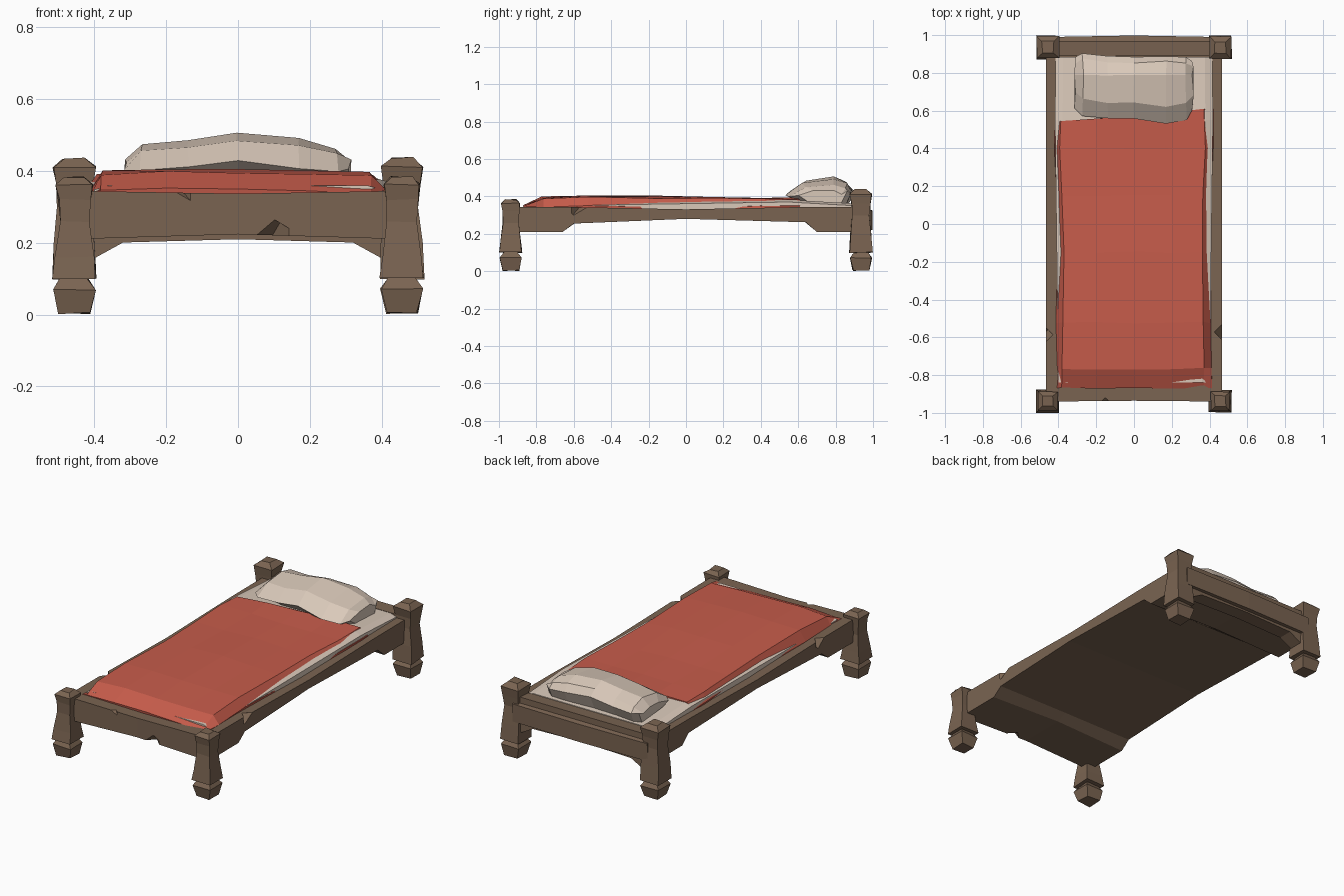
import bpy, bmesh, random
from math import radians
from mathutils import Vector, Matrix

if "Cube" in bpy.data.objects:
    bpy.data.objects.remove(bpy.data.objects["Cube"])

random.seed(4)


def material(name, rgb):
    m = bpy.data.materials.new(name)
    m.diffuse_color = (*rgb, 1)
    m.use_nodes = True
    m.node_tree.nodes["Principled BSDF"].inputs["Base Color"].default_value = m.diffuse_color
    return m


WOOD = material("brown wood", (0.195, 0.127, 0.083))
RED = material("red cloth", (0.57, 0.107, 0.07))
CREAM = material("cream linen", (0.70, 0.585, 0.49))


def loft(name, rings, mat, jitter=0.0):
    """Skin a list of equal-sized point rings and cap both ends."""
    bm = bmesh.new()
    rows = [[bm.verts.new(Vector(p) + Vector([random.uniform(-jitter, jitter) for _ in range(3)]))
             for p in ring] for ring in rings]
    n = len(rows[0])
    for a, b in zip(rows, rows[1:]):
        for i in range(n):
            j = (i + 1) % n
            bm.faces.new((a[i], a[j], b[j], b[i]))
    bm.faces.new(rows[0][::-1])
    bm.faces.new(rows[-1])
    bmesh.ops.recalc_face_normals(bm, faces=bm.faces)
    me = bpy.data.meshes.new(name)
    bm.to_mesh(me)
    bm.free()
    me.materials.append(mat)
    ob = bpy.data.objects.new(name, me)
    bpy.context.collection.objects.link(ob)
    return ob


def column(name, cx, cy, profile):
    """Square-section turned column from (z, half width) pairs."""
    rings = [[(cx + sx * h, cy + sy * h, z) for sx, sy in ((-1, -1), (1, -1), (1, 1), (-1, 1))]
             for z, h in profile]
    return loft(name, rings, WOOD, 0.003)


def chip(target, centre, size):
    """Cut a small three-sided nick out of a wooden edge."""
    bm = bmesh.new()
    bmesh.ops.create_cube(bm, size=size, matrix=Matrix.Translation(centre)
                          @ Matrix.Rotation(radians(45), 4, 'Z')
                          @ Matrix.Rotation(radians(40), 4, 'X'))
    me = bpy.data.meshes.new("chip_cutter")
    bm.to_mesh(me)
    bm.free()
    cutter = bpy.data.objects.new("chip_cutter", me)
    cutter.hide_render = True
    bpy.context.collection.objects.link(cutter)
    mod = target.modifiers.new("chip", 'BOOLEAN')
    mod.operation, mod.object, mod.solver = 'DIFFERENCE', cutter, 'EXACT'
    bpy.context.view_layer.objects.active = target
    bpy.ops.object.modifier_apply(modifier=mod.name)
    bpy.data.objects.remove(cutter)


# Posts and feet
foot = [(0.004, 0.043), (0.07, 0.058), (0.103, 0.036)]
front_post = [(0.10, 0.060), (0.16, 0.053), (0.26, 0.041), (0.32, 0.044), (0.363, 0.050), (0.384, 0.028)]
back_post = [(0.10, 0.061), (0.20, 0.056), (0.30, 0.047), (0.36, 0.050), (0.412, 0.058), (0.437, 0.030)]
for side, sx in (("left", -1), ("right", 1)):
    for end, cy, prof in (("front", -0.937, front_post), ("back", 0.935, back_post)):
        column(f"{end}_{side}_post", sx * 0.456, cy, prof)
        column(f"{end}_{side}_foot", sx * 0.456, cy, foot)

# Bed frame: side profile (y, z), arched underneath, lofted across the width
profile = [(-0.94, 0.21), (-0.66, 0.21), (-0.60, 0.255), (0, 0.28), (0.64, 0.262), (0.70, 0.21),
           (0.93, 0.21), (0.93, 0.345), (0.60, 0.343), (0, 0.331), (-0.60, 0.343), (-0.94, 0.345)]
rings = []
for x, arch, dip in ((-0.465, 0, 0), (0, 0.014, 0.008), (0.465, 0, 0)):
    rings.append([(x, y * (1 - arch / 3), z + (arch if z < 0.25 else -dip if z > 0.3 else 0))
                  for y, z in profile])
frame = loft("bed_frame", rings, WOOD)
chip(frame, (0.10, -0.945, 0.215), 0.07)
chip(frame, (-0.15, -0.955, 0.35), 0.05)
for sx in (-1, 1):
    chip(frame, (sx * 0.48, -0.58, 0.345), 0.065)

# Headboard beam with corner braces, plus a stepped rear ledge
stations = [(-0.44, 0.135), (-0.32, 0.201), (0, 0.21), (0.32, 0.201), (0.44, 0.135)]
loft("headboard", [[(x, 0.885, b), (x, 0.97, b), (x, 0.968, 0.366), (x, 0.89, 0.362)]
                   for x, b in stations], WOOD)
loft("headboard_ledge", [[(x, 0.95, 0.22), (x, 0.988 + d, 0.22), (x, 0.99 + d, 0.325), (x, 0.95, 0.335)]
                         for x, d in ((-0.44, 0), (0, 0.008), (0.44, 0))], WOOD)

# Mattress
loft("mattress", [[(-w, y, 0.30), (w, y, 0.30), (w, y, z - 0.012), (w - 0.04, y, z),
                   (-w + 0.04, y, z), (-w, y, z - 0.012)]
                  for y, w, z in ((-0.84, 0.40, 0.36), (0.55, 0.418, 0.382), (0.885, 0.415, 0.363))], CREAM)

# Blanket: cross-sections along the bed, slightly rumpled, back hem skewed
rings = []
for y, w, top in ((-0.868, 0.415, 0.345), (-0.765, 0.412, 0.396), (-0.52, 0.412, 0.403), (-0.15, 0.405, 0.396),
                  (0.15, 0.410, 0.393), (0.40, 0.418, 0.392), (0.575, 0.42, 0.392)):
    ring = [(-w, 0.32), (w, 0.32), (w, 0.345), (w - 0.045, top - 0.006), (0.2, top),
            (0, top + 0.004), (-0.2, top + 0.002), (-w + 0.03, top - 0.004), (-w, 0.345)]
    rings.append([(x, y + (0.09 * x if y > 0.5 else 0), z) for x, z in ring])
loft("blanket", rings, RED, 0.006)

# Pillow: cross-sections from left to right
rings = []
for x, y0, y1, low, top in ((-0.312, 0.61, 0.88, 0.405, 0.432), (-0.27, 0.575, 0.905, 0.405, 0.474),
                            (-0.14, 0.555, 0.89, 0.41, 0.482), (0, 0.56, 0.88, 0.425, 0.503),
                            (0.17, 0.535, 0.89, 0.41, 0.488), (0.275, 0.555, 0.885, 0.40, 0.465),
                            (0.312, 0.60, 0.86, 0.41, 0.435)):
    rings.append([(x, y0, low), (x, y0 + 0.085, low + (top - low) * 0.75), (x, 0.79, top),
                  (x, y1 - 0.03, top - 0.02), (x, y1, low + 0.02), (x, y1 - 0.03, 0.362),
                  (x, y0 + 0.05, 0.378)])
loft("pillow", rings, CREAM, 0.005)
